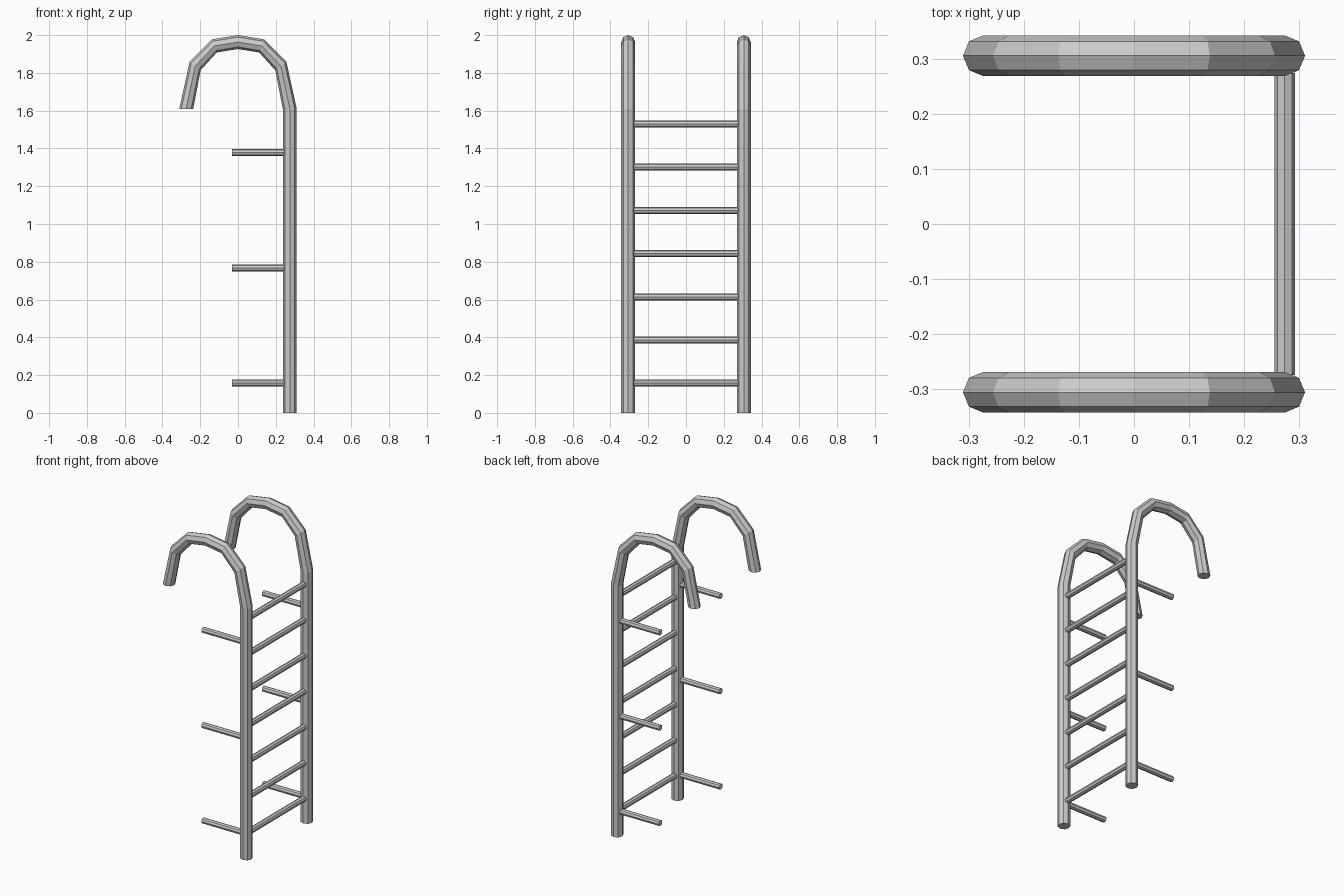
import bpy, bmesh, math

if "Cube" in bpy.data.objects:
    bpy.data.objects.remove(bpy.data.objects["Cube"])

R = 0.037          # rail radius
RAIL_X, RAIL_Y = 0.274, 0.306
SIDES = 8


def finish(bm, name):
    bmesh.ops.recalc_face_normals(bm, faces=bm.faces[:])
    me = bpy.data.meshes.new(name)
    bm.to_mesh(me)
    bm.free()
    ob = bpy.data.objects.new(name, me)
    bpy.context.collection.objects.link(ob)
    return ob


def rail(name, y, rings):
    """Octagonal tube in an xz plane; each ring is (x, z, angle of outward direction)."""
    bm = bmesh.new()
    loops = []
    for x, z, ang in rings:
        a = math.radians(ang)
        loop = []
        for i in range(SIDES):
            t = 2 * math.pi * i / SIDES
            u = R * math.cos(t)
            loop.append(bm.verts.new((x + u * math.cos(a), y + R * math.sin(t), z + u * math.sin(a))))
        loops.append(loop)
    for a, b in zip(loops, loops[1:]):
        for i in range(SIDES):
            j = (i + 1) % SIDES
            bm.faces.new((a[i], a[j], b[j], b[i]))
    bm.faces.new(loops[0])
    bm.faces.new(loops[-1])
    return finish(bm, name)


def bar(name, centre, length, axis, radius=0.0185):
    rot = (math.pi / 2, 0, 0) if axis == 'Y' else (0, math.pi / 2, 0)
    bpy.ops.mesh.primitive_cylinder_add(vertices=SIDES, radius=radius, depth=length,
                                        location=centre, rotation=rot)
    bpy.context.object.name = name


# Side rails: straight leg, then a faceted hoop mirrored over x = 0
half = [(RAIL_X, 1.61, 0), (0.227, 1.836, 38), (0.125, 1.943, 70)]
path = [(RAIL_X, 0, 0)] + half + [(0, 2 - R, 90)] + [(-x, z, 180 - a) for x, z, a in reversed(half)]

for side, s in (("front", -1), ("back", 1)):
    rail(side + "_rail", s * RAIL_Y, path)
    # Wall brackets
    x0, x1 = -0.033, 0.25
    for k in range(3):
        bar(f"{side}_bracket_{k + 1}", ((x0 + x1) / 2, s * RAIL_Y, 0.157 + 0.611 * k), x1 - x0, 'X')

# Rungs
for k in range(7):
    bar(f"rung_{k + 1}", (RAIL_X, 0, 0.157 + 0.2288 * k), 0.55, 'Y')
